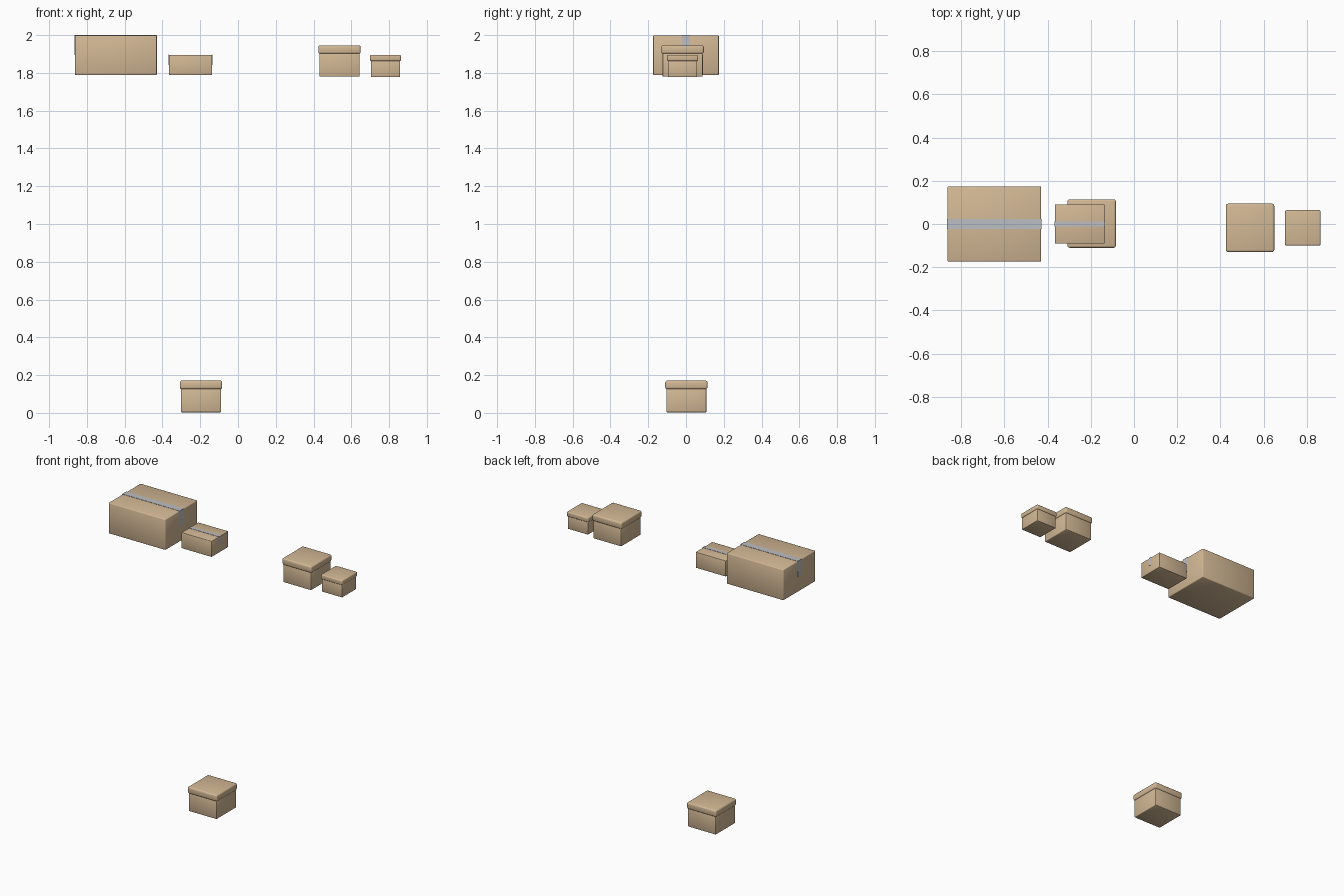
import bpy

if "Cube" in bpy.data.objects:
    bpy.data.objects.remove(bpy.data.objects["Cube"])


def material(name, color):
    m = bpy.data.materials.new(name)
    m.diffuse_color = color
    m.use_nodes = True
    m.node_tree.nodes["Principled BSDF"].inputs["Base Color"].default_value = m.diffuse_color
    return m


CARD = material("cardboard", (0.65, 0.48, 0.30, 1))
TAPE = material("tape", (0.50, 0.52, 0.55, 1))


def block(name, x, y, z, mat, bevel=0.0, segments=2):
    """Rounded box from (min, max) ranges on each axis."""
    bpy.ops.mesh.primitive_cube_add(
        size=1, location=[(r[0] + r[1]) / 2 for r in (x, y, z)])
    ob = bpy.context.object
    ob.name = name
    ob.scale = [r[1] - r[0] for r in (x, y, z)]
    bpy.ops.object.transform_apply(location=False, rotation=False, scale=True)
    ob.data.materials.append(mat)
    if bevel:
        mod = ob.modifiers.new("rounded_edges", 'BEVEL')
        mod.width = bevel
        mod.segments = segments
    bpy.ops.object.shade_smooth()
    return ob


def taped_box(name, x, half_y, z, tape_half, hang, bevel):
    # carton
    block(name, x, (-half_y, half_y), z, CARD, bevel)
    # tape strip bent over the top and down both ends
    t, e = 0.0025, 0.001
    x0, x1, top = x[0], x[1], z[1]
    outer = [(x0 - e, top - hang), (x0 - e, top + e),
             (x1 + e, top + e), (x1 + e, top - hang)]
    verts = [(px, s * tape_half, pz) for px, pz in outer for s in (-1, 1)]
    faces = [(2 * i, 2 * i + 2, 2 * i + 3, 2 * i + 1) for i in range(3)]
    me = bpy.data.meshes.new(name + "_tape")
    me.from_pydata(verts, [], faces)
    ob = bpy.data.objects.new(name + "_tape", me)
    bpy.context.collection.objects.link(ob)
    me.materials.append(TAPE)
    me.flip_normals()
    mod = ob.modifiers.new("thickness", 'SOLIDIFY')
    mod.thickness = t
    mod.offset = 0


def lidded_box(name, cx, cy, z0, lid_z, z1, base_half, lid_half, bevel):
    # box body, reaching up inside the lid
    block(name + "_base", (cx - base_half, cx + base_half),
          (cy - base_half, cy + base_half), (z0, lid_z + bevel), CARD, bevel * 0.4)
    # overhanging lid
    block(name + "_lid", (cx - lid_half, cx + lid_half),
          (cy - lid_half, cy + lid_half), (lid_z, z1), CARD, bevel, 3)


# taped cartons on the upper level
taped_box("large_carton", (-0.863, -0.43), 0.174, (1.788, 1.999), 0.022, 0.105, 0.005)
taped_box("small_carton", (-0.365, -0.137), 0.091, (1.788, 1.896), 0.012, 0.055, 0.002)

# lidded boxes
lidded_box("floor_box", -0.196, 0.002, 0.003, 0.126, 0.171, 0.106, 0.112, 0.010)
lidded_box("upper_box", 0.537, -0.018, 1.780, 1.901, 1.946, 0.106, 0.112, 0.010)
lidded_box("upper_small_box", 0.781, -0.018, 1.777, 1.863, 1.896, 0.077, 0.082, 0.007)
